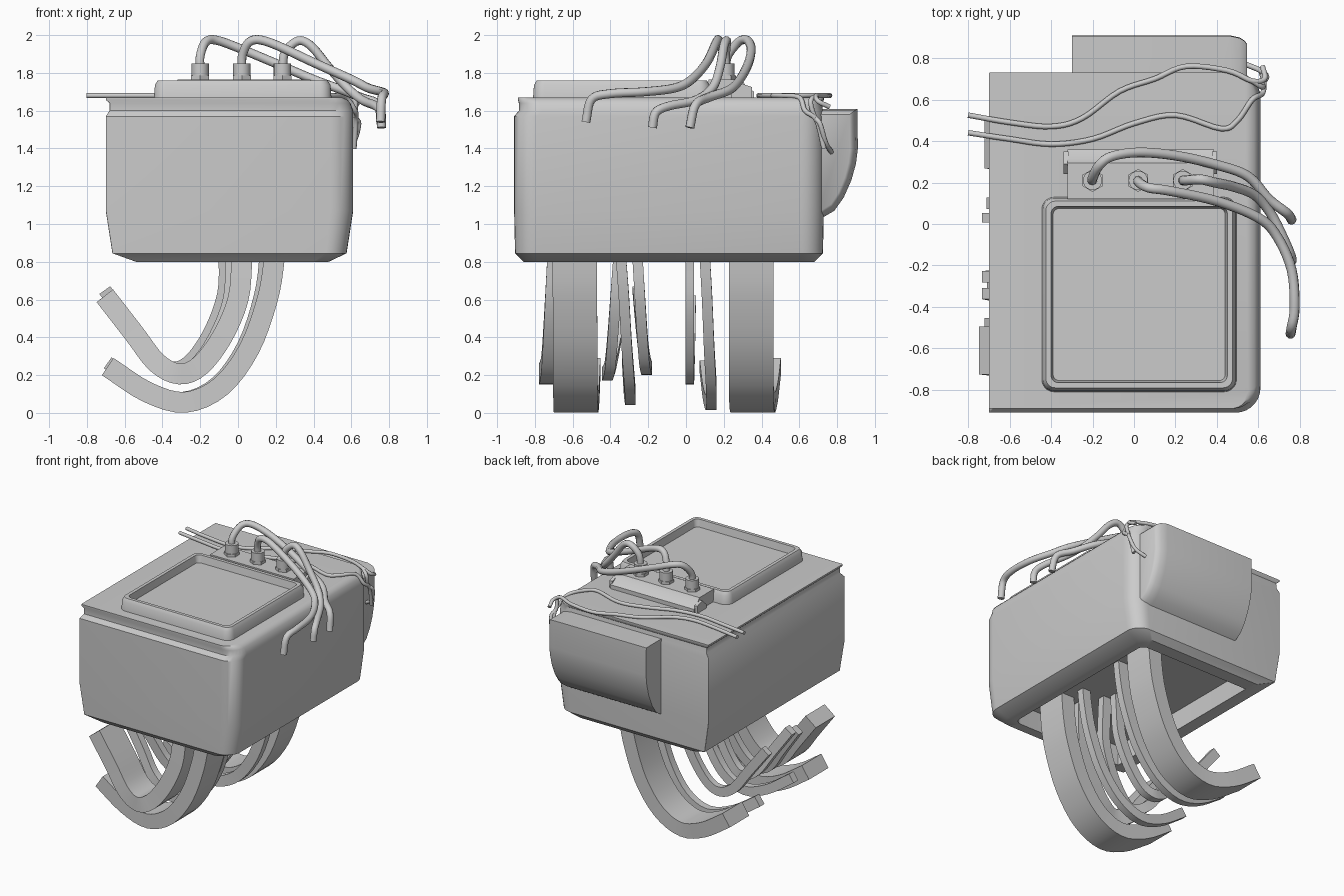
import bpy, math
from mathutils import Vector

if "Cube" in bpy.data.objects:
    bpy.data.objects.remove(bpy.data.objects["Cube"])


def finish(obj, angle=35):
    bpy.ops.object.select_all(action='DESELECT')
    obj.select_set(True)
    bpy.context.view_layer.objects.active = obj
    bpy.ops.object.mode_set(mode='EDIT')
    bpy.ops.mesh.select_all(action='SELECT')
    bpy.ops.mesh.normals_make_consistent(inside=False)
    bpy.ops.object.mode_set(mode='OBJECT')
    bpy.ops.object.shade_smooth_by_angle(angle=math.radians(angle))
    return obj


def loft(name, rings, angle=35):
    """Skin a list of equal-length rings and cap both ends."""
    n = len(rings[0])
    verts = [p for r in rings for p in r]
    faces = [(k * n + i, k * n + (i + 1) % n, (k + 1) * n + (i + 1) % n, (k + 1) * n + i)
             for k in range(len(rings) - 1) for i in range(n)]
    faces += [tuple(reversed(range(n))), tuple(range(len(verts) - n, len(verts)))]
    mesh = bpy.data.meshes.new(name)
    mesh.from_pydata(verts, [], faces)
    obj = bpy.data.objects.new(name, mesh)
    bpy.context.collection.objects.link(obj)
    return finish(obj, angle)


def rounded_rect(z, x0, x1, y0, y1, r_left, r_right, seg=7):
    pts = []
    for cx, cy, r, a0 in ((x1, y1, r_right, 0), (x0, y1, r_left, 90),
                          (x0, y0, r_left, 180), (x1, y0, r_right, 270)):
        cx += -r if cx == x1 else r
        cy += -r if cy == y1 else r
        for i in range(seg + 1):
            a = math.radians(a0 + 90 * i / seg)
            pts.append((cx + r * math.cos(a), cy + r * math.sin(a), z))
    return pts


def smooth_path(pts, steps):
    """Catmull-Rom curve through the points."""
    p = [Vector(q) for q in pts]
    p = [2 * p[0] - p[1]] + p + [2 * p[-1] - p[-2]]
    out = []
    for i in range(1, len(p) - 2):
        a, b, c, d = p[i - 1:i + 3]
        for s in range(steps):
            t = s / steps
            out.append(0.5 * (2 * b + (c - a) * t + (2 * a - 5 * b + 4 * c - d) * t * t
                              + (3 * b - a - 3 * c + d) * t ** 3))
    return out + [p[-2]]


def tube(name, pts, radius):
    cu = bpy.data.curves.new(name, 'CURVE')
    cu.dimensions = '3D'
    cu.bevel_depth, cu.bevel_resolution, cu.use_fill_caps = radius, 3, True
    path = smooth_path(pts, 5)
    sp = cu.splines.new('POLY')
    sp.points.add(len(path) - 1)
    for v, q in zip(sp.points, path):
        v.co = (*q, 1)
    obj = bpy.data.objects.new(name, cu)
    bpy.context.collection.objects.link(obj)
    bpy.ops.object.select_all(action='DESELECT')
    obj.select_set(True)
    bpy.context.view_layer.objects.active = obj
    bpy.ops.object.convert(target='MESH')
    return finish(bpy.context.view_layer.objects.active, 50)


# Main housing: outer shell with a recess in the underside
sections = [(.95, -.52, .41, -.79, .58, .05), (.80, -.52, .41, -.79, .58, .05),
            (.80, -.54, .48, -.86, .68, .08), (.845, -.665, .575, -.905, .725, .11),
            (1.07, -.70, .61, -.91, .73, .12), (1.57, -.70, .61, -.91, .73, .12),
            (1.60, -.68, .61, -.885, .725, .12), (1.64, -.68, .595, -.885, .72, .11),
            (1.657, -.70, .58, -.89, .73, .10), (1.67, -.70, .55, -.89, .73, .08)]
loft('housing', [rounded_rect(z, a, b, c, d, .004, r) for z, a, b, c, d, r in sections])

# Raised tray on the lid
tray = [(1.66, 0, .06), (1.735, .005, .055), (1.76, .02, .045), (1.76, .045, .035), (1.705, .055, .03)]
loft('lid_tray', [rounded_rect(z, -.445 + i, .495 - i, -.81 + i, .13 - i, r, r) for z, i, r in tray])

# Terminal block with sloped back and end clips
block = [(.12, 1.66), (.12, 1.765), (.295, 1.765), (.315, 1.735), (.36, 1.70), (.36, 1.66)]
loft('terminal_block', [[(x, y, z) for y, z in block] for x in (-.32, .385)], 20)
for i, x in enumerate((-.34, .375)):
    clip = [(.24, 1.66), (.24, 1.70), (.29, 1.745), (.35, 1.725), (.35, 1.66)]
    loft(f'block_clip_{i}', [[(x + d, y, z) for y, z in clip] for d in (0, .025)], 20)

# Hex collars and round sockets
for i, x in enumerate((-.2, .02, .235)):
    for part, sides, r, z0, z1 in (('collar', 6, .055, 1.75, 1.785), ('socket', 20, .046, 1.77, 1.85)):
        loft(f'{part}_{i}', [[(x + r * math.sin(math.tau * k / sides), .21 + r * math.cos(math.tau * k / sides), z)
                              for k in range(sides)] for z in (z0, z1)])

# Three hoses
tube('hose_left', [(-.2, .21, 1.82), (-.2, .22, 1.89), (-.17, .28, 1.965), (-.11, .325, 1.972), (.02, .345, 1.925),
                   (.2, .33, 1.85), (.4, .285, 1.765), (.55, .23, 1.71), (.65, .12, 1.67), (.74, .05, 1.63),
                   (.76, .02, 1.51)], .024)
tube('hose_middle', [(.02, .21, 1.82), (.025, .20, 1.90), (.07, .175, 1.97), (.17, .16, 1.96), (.4, .11, 1.855),
                     (.6, .03, 1.765), (.69, -.06, 1.72), (.76, -.22, 1.70), (.775, -.40, 1.69),
                     (.76, -.50, 1.66), (.755, -.53, 1.54)], .024)
tube('hose_right', [(.235, .21, 1.82), (.25, .21, 1.91), (.32, .215, 1.97), (.39, .20, 1.94), (.48, .18, 1.83),
                    (.58, .14, 1.72), (.66, .05, 1.655), (.73, -.09, 1.625), (.758, -.16, 1.59),
                    (.76, -.178, 1.51)], .024)

# Two thin wires over the lid and down the corner
tube('wire_back', [(-.8, .525, 1.68), (-.6, .49, 1.68), (-.4, .47, 1.68), (-.25, .51, 1.68), (-.07, .64, 1.68),
                   (.1, .70, 1.68), (.25, .76, 1.68), (.45, .74, 1.68), (.57, .69, 1.68), (.63, .70, 1.65),
                   (.62, .76, 1.62)], .013)
tube('wire_front', [(-.8, .44, 1.68), (-.6, .41, 1.68), (-.4, .385, 1.68), (-.2, .41, 1.68), (0, .485, 1.68),
                    (.2, .525, 1.68), (.42, .46, 1.68), (.5, .50, 1.68), (.57, .6, 1.67), (.62, .63, 1.60),
                    (.625, .69, 1.55), (.615, .73, 1.40)], .013)
tube('wire_loop', [(.57, .69, 1.68), (.62, .66, 1.65), (.62, .68, 1.57), (.64, .71, 1.53), (.61, .74, 1.43),
                   (.54, .77, 1.38)], .013)

# Rear box with a curved underside
rear = [(.70, 1.61), (.907, 1.61), (.91, 1.40), (.90, 1.32), (.875, 1.23), (.835, 1.14), (.785, 1.07), (.70, 1.02)]
rings = []
for x, s in ((-.30, 1), (.46, 1), (.51, .95), (.535, .87), (.545, .80)):
    rings.append([(x, .70 + (y - .70) * s, 1.36 + (z - 1.36) * (1 - (1 - s) * .6)) for y, z in rear])
loft('rear_box', rings, 40)

# Curved hooks below: x-z centre lines, low and high
low = [(.20, .97), (.19, .80), (.155, .60), (.06, .34), (-.09, .14), (-.28, .056), (-.48, .11), (-.69, .245)]
high = [(.03, .97), (.02, .80), (0, .60), (-.085, .40), (-.20, .25), (-.31, .206), (-.43, .265), (-.55, .42),
        (-.705, .62)]


def hook(name, line, y_top, y_low, y_end, width, depth, dx=0, dz=0):
    n = len(line) - 1
    pts = []
    for i, (x, z) in enumerate(line):
        t = i / n
        y = y_top + (y_low - y_top) * min(t / .65, 1) + (y_end - y_low) * max((t - .65) / .35, 0)
        pts.append((x + dx * (1 - t), y, z + (dz if z < .9 else 0)))
    path = smooth_path(pts, 4)
    rings = []
    for i, p in enumerate(path):
        d = path[min(i + 1, len(path) - 1)] - path[max(i - 1, 0)]
        nrm = Vector((-d.z, 0, d.x)).normalized() * depth / 2
        w = Vector((0, width / 2, 0))
        rings.append([p - nrm - w, p + nrm - w, p + nrm + w, p - nrm + w])
    loft(name, rings, 30)


hook('wide_hook_front', high, -.61, -.665, -.61, .23, .11)
hook('wide_hook_middle', low, -.59, -.585, -.57, .235, .11)
hook('wide_hook_rear', low, .345, .345, .385, .235, .11)
hook('thin_hook_a', high, -.345, -.42, -.335, .055, .07, -.06)
hook('thin_hook_b', low, -.36, -.29, -.31, .055, .07, -.05, .02)
hook('thin_hook_c', high, -.27, -.205, -.255, .055, .07, -.1, .03)
hook('thin_hook_d', high, .02, .02, .03, .045, .07, 0, -.02)
hook('thin_hook_e', low, .09, .14, .10, .055, .08)
